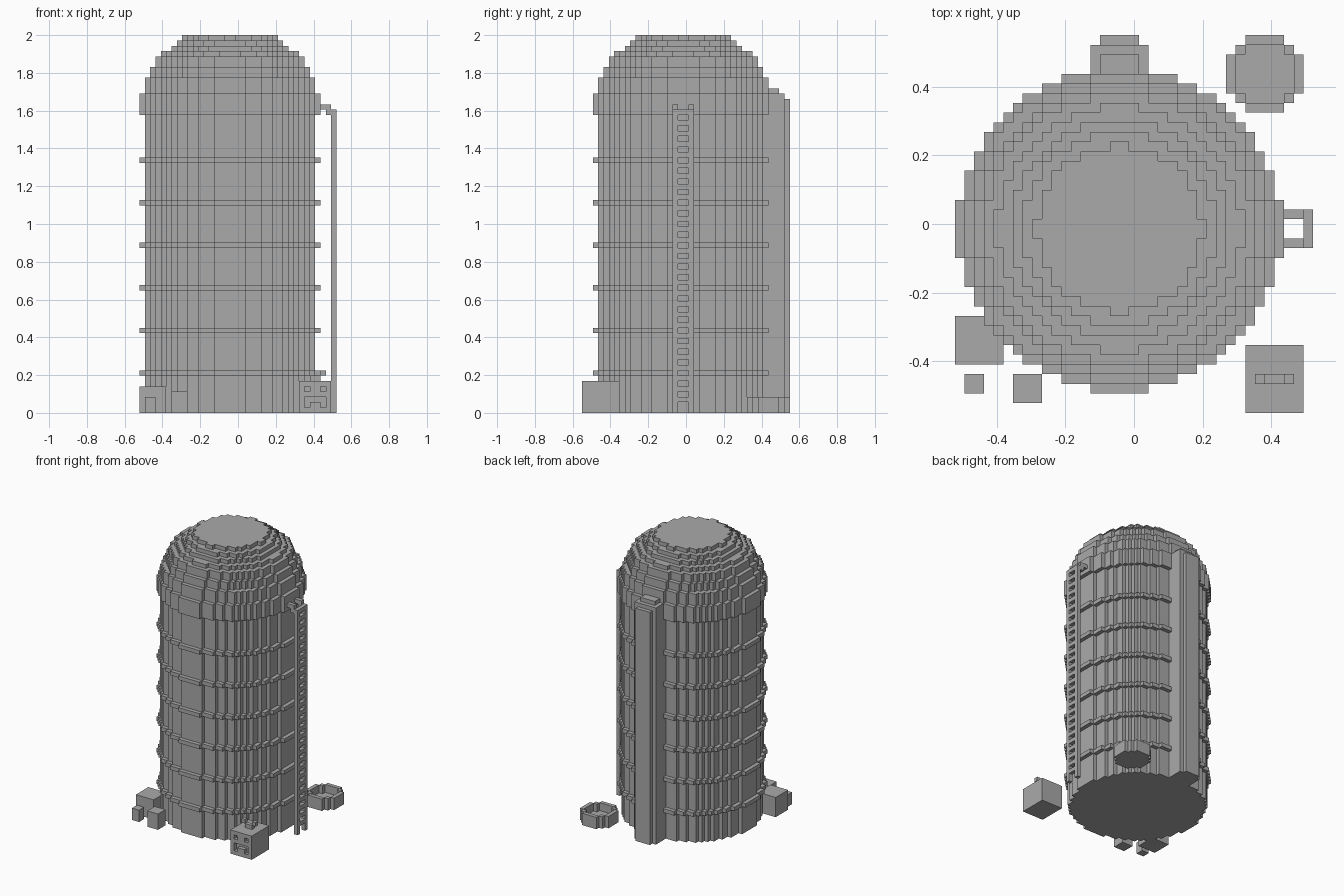
import bpy, bmesh
from math import hypot
from mathutils import Vector

cube = bpy.data.objects.get("Cube")
if cube:
    bpy.data.objects.remove(cube, do_unlink=True)

U = 2 / 71                         # one block
ORIGIN = Vector((-18.5, -19.5, 0))  # corner of the block grid

grey = bpy.data.materials.new("plain_grey")
grey.use_nodes = True
grey.diffuse_color = (0.4, 0.4, 0.4, 1)
grey.node_tree.nodes["Principled BSDF"].inputs["Base Color"].default_value = grey.diffuse_color


def finish(name, bm):
    """Move from block units to the scene and make the object."""
    bmesh.ops.recalc_face_normals(bm, faces=bm.faces)
    for v in bm.verts:
        v.co = (v.co + ORIGIN) * U
    mesh = bpy.data.meshes.new(name)
    bm.to_mesh(mesh)
    bm.free()
    mesh.materials.append(grey)
    obj = bpy.data.objects.new(name, mesh)
    bpy.context.collection.objects.link(obj)
    return obj


def add_box(bm, lo, hi):
    lo, hi = Vector(lo), Vector(hi)
    for v in bmesh.ops.create_cube(bm, size=1)["verts"]:
        v.co = (lo + hi) / 2 + v.co * (hi - lo)


def boxes(name, spans):
    bm = bmesh.new()
    for lo, hi in spans:
        add_box(bm, lo, hi)
    return finish(name, bm)


def block_disc(name, radius, z0, z1, center=(17, 19)):
    """Stepped round slab: one quarter outline, mirrored twice, extruded."""
    reach = range(int(radius) + 2)
    widths = [sum(hypot(i + .5, j + .5) <= radius for i in reach) for j in reach]
    quarter = []
    for j, (w, following) in enumerate(zip(widths, widths[1:])):
        if w != following:
            quarter.append((w, j + 1))
            if following:
                quarter.append((following, j + 1))
    half = quarter + [(-x, y) for x, y in reversed(quarter)]
    outline = half + [(-x, -y) for x, y in half]
    bm = bmesh.new()
    face = bm.faces.new([bm.verts.new((center[0] + x, center[1] + y, z0)) for x, y in outline])
    new = bmesh.ops.extrude_face_region(bm, geom=[face], use_keep_orig=True)["geom"]
    bmesh.ops.translate(bm, vec=(0, 0, z1 - z0),
                        verts=[g for g in new if isinstance(g, bmesh.types.BMVert)])
    return finish(name, bm)


def blocks(name, cells):
    """Skin a set of grid blocks, keeping only the exposed faces."""
    bm = bmesh.new()
    for cell in cells:
        c = Vector(cell)
        for axis in range(3):
            for side in (0, 1):
                step = Vector((0, 0, 0))
                step[axis] = 2 * side - 1
                if tuple(int(n) for n in c + step) in cells:
                    continue
                a, b = Vector((0, 0, 0)), Vector((0, 0, 0))
                a[(axis + 1) % 3] = b[(axis + 2) % 3] = 1
                base = c.copy()
                base[axis] += side
                ring = [base, base + a, base + a + b, base + b]
                if not side:
                    ring.reverse()
                bm.faces.new([bm.verts.new(p) for p in ring])
    bmesh.ops.remove_doubles(bm, verts=bm.verts, dist=0.001)
    return finish(name, bm)


# Silo wall, hoops and collar
block_disc("silo_wall", 15.75, 0, 56)
for n in range(6):
    block_disc(f"hoop_{n + 1}", 16.75, 7 + 8 * n, 8 + 8 * n)
block_disc("collar", 16.75, 56, 60)

# Stepped dome: radius and height of each tier
z = 60
for radius, height in ((15.75, 3), (14.75, 2), (13.75, 2), (12.7, 1),
                       (11.2, 1), (10, 1), (8.6, 1)):
    block_disc("dome_tier", radius, z, z + height)
    z += height

# Filling pipe up the back
boxes("back_pipe", [((14, 34, 0), (20, 38, 60)),
                    ((15, 38, 0), (19, 39, 59)),
                    ((15, 34, 60), (19, 37, 61))])

# Ladder with rails, wall brackets and rungs
ladder = []
for y in (17, 20):
    ladder += [((36, y, 0), (37, y + 1, 57)),
               ((34, y, 57), (36, y + 1, 58)),
               ((35, y, 56), (36, y + 1, 57))]
ladder += [((36, 18, k), (37, 20, k + 1)) for k in range(2, 57, 2)]
boxes("ladder", ladder)

# Crates at the front right corner of the yard
boxes("large_crate", [((0, 5, 0), (5, 10, 5))])
boxes("small_crate", [((1, 2, 0), (3, 4, 3))])
boxes("medium_crate", [((6, 1, 0), (9, 4, 4))])

# Box with a recessed face and two feelers
head = {(x, y, k) for x in range(30, 36) for y in range(7) for k in range(6)}
for x in range(31, 35):
    head.discard((x, 0, 2))          # mouth
    if x in (31, 34):
        head.discard((x, 0, 1))      # mouth corners
        head.discard((x, 0, 4))      # eyes
blocks("face_box", head)
boxes("feelers", [((32, 3, 6), (34, 4, 7)),
                  ((31, 3, 7), (32, 4, 8)),
                  ((34, 3, 7), (35, 4, 8))])

# Round basin with a hollow middle
basin = set()
for x in range(-4, 4):
    for y in range(-4, 4):
        d = hypot(x + .5, y + .5)
        if d < 4.2:
            top = 1 if d < 3.3 else 3
            basin |= {(x + 32, y + 35, k) for k in range(top)}
blocks("basin", basin)
